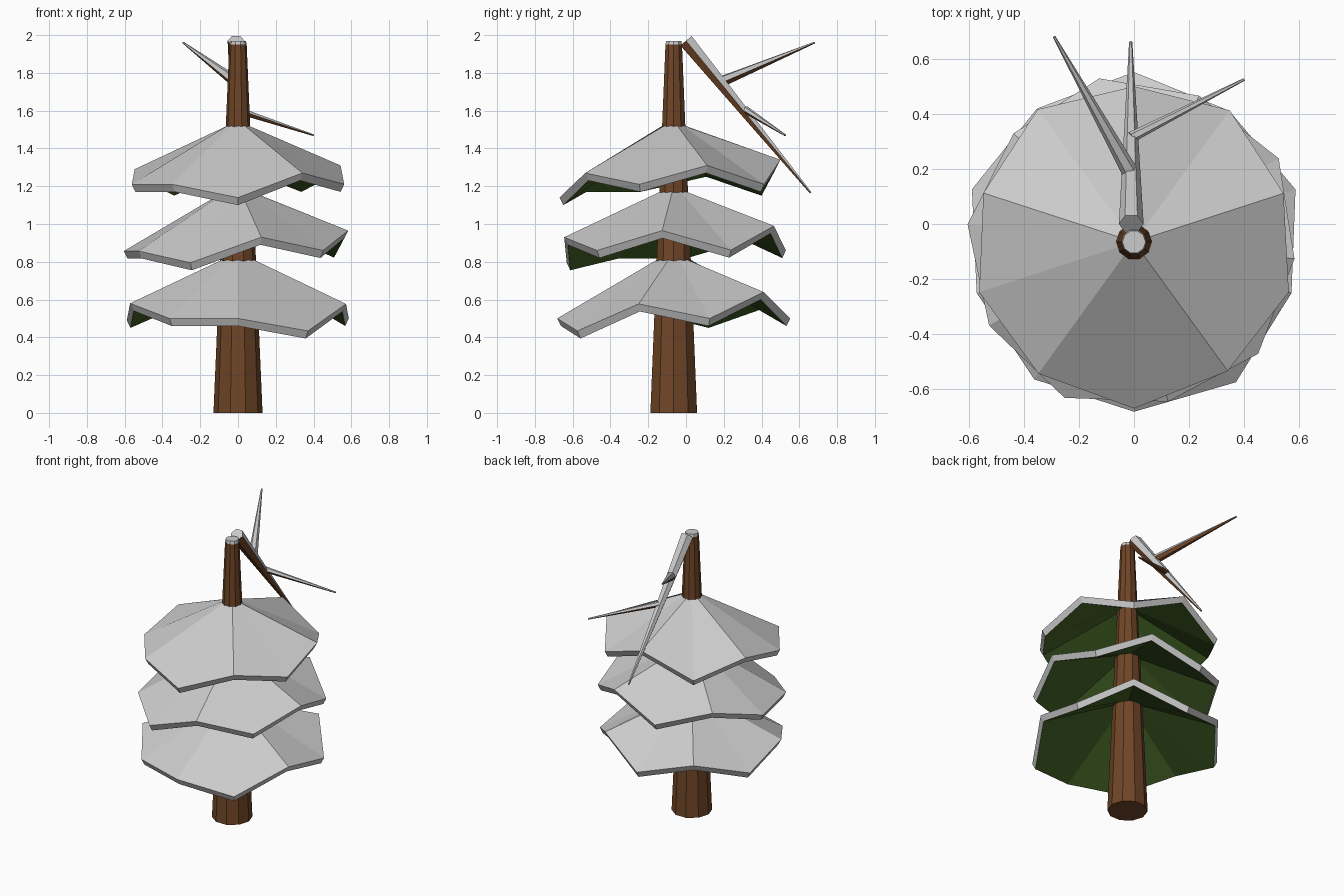
import bpy, bmesh, math
from mathutils import Vector

if "Cube" in bpy.data.objects:
    bpy.data.objects.remove(bpy.data.objects["Cube"])

CY = -0.065  # trunk axis in y


def material(name, rgb):
    m = bpy.data.materials.new(name)
    m.diffuse_color = (*rgb, 1)
    m.use_nodes = True
    m.node_tree.nodes["Principled BSDF"].inputs["Base Color"].default_value = m.diffuse_color
    return m


BARK = material("bark", (0.16, 0.06, 0.02))
NEEDLE = material("needles", (0.06, 0.13, 0.02))
SNOW = material("snow", (0.8, 0.8, 0.8))


def finish(name, bm, mats):
    bmesh.ops.recalc_face_normals(bm, faces=bm.faces)
    me = bpy.data.meshes.new(name)
    bm.to_mesh(me)
    bm.free()
    for m in mats:
        me.materials.append(m)
    ob = bpy.data.objects.new(name, me)
    bpy.context.collection.objects.link(ob)
    return ob


def tapered(name, start, end, r1, r2, sides, snow_limit=None, turn=0.0):
    """Tapered pole between two points; faces pointing up get snow."""
    a, b = Vector(start), Vector(end)
    d = (b - a).normalized()
    u = Vector((1, 0, 0)) if abs(d.z) > 0.99 else d.cross(Vector((0, 0, 1))).normalized()
    v = d.cross(u)
    bm = bmesh.new()
    rings = []
    for c, r in ((a, r1), (b, r2)):
        rings.append([bm.verts.new(c + r * (math.cos(t) * u + math.sin(t) * v))
                      for t in (turn + 2 * math.pi * i / sides for i in range(sides))])
    for i in range(sides):
        j = (i + 1) % sides
        bm.faces.new((rings[0][i], rings[0][j], rings[1][j], rings[1][i]))
    bm.faces.new(rings[0])
    bm.faces.new(rings[1])
    bmesh.ops.recalc_face_normals(bm, faces=bm.faces)
    if snow_limit is not None:
        for f in bm.faces:
            f.normal_update()
            if f.normal.z > snow_limit:
                f.material_index = 1
    return finish(name, bm, [BARK, SNOW])


def tier(name, apex_z, inner_r, outer_r, turn, heights):
    """Drooping ten-sided skirt: snow on top and rim, needles below."""
    n = len(heights)
    low = min(heights)
    bm = bmesh.new()
    loops = [[], [], [], []]
    for k, z in enumerate(heights):
        t = math.radians(-90 + turn + 360 * k / n)
        r = outer_r - 0.2 * (z - low)
        profile = ((inner_r, apex_z), (r, z), (r - 0.02, z - 0.04), (inner_r, apex_z - 0.045))
        for loop, (pr, pz) in zip(loops, profile):
            loop.append(bm.verts.new((pr * math.cos(t), CY + pr * math.sin(t), pz)))
    for s in range(4):
        p, q = loops[s], loops[(s + 1) % 4]
        for k in range(n):
            j = (k + 1) % n
            f = bm.faces.new((p[k], p[j], q[j], q[k]))
            f.material_index = 1 if s == 2 else 0
    return finish(name, bm, [SNOW, NEEDLE])


# Standing trunk with a thin snow cap on the break
tapered("trunk", (0, CY, 0), (0, CY, 1.95), 0.13, 0.046, 10)
tapered("trunk_snow_cap", (0, CY, 1.95), (0, CY, 1.97), 0.046, 0.042, 10, -2)

# Three snowy branch tiers
tier("lower_tier", 0.81, 0.09, 0.63, 0,
     (0.50, 0.434, 0.577, 0.50, 0.64, 0.50, 0.59, 0.49, 0.58, 0.50))
tier("middle_tier", 1.17, 0.075, 0.62, 12,
     (0.93, 0.86, 0.965, 0.862, 0.99, 0.86, 0.95, 0.857, 0.857, 0.795))
tier("upper_tier", 1.52, 0.06, 0.605, 0,
     (1.14, 1.27, 1.21, 1.31, 1.21, 1.34, 1.19, 1.29, 1.21, 1.21))

# Snapped treetop hanging behind, with two bare twigs
tapered("broken_top", (-0.01, 0, 1.97), (-0.012, 0.66, 1.165), 0.045, 0.006, 6, 0.25)
tapered("left_twig", (-0.015, 0.19, 1.755), (-0.29, 0.68, 1.96), 0.03, 0.005, 6, 0.25)
tapered("right_twig", (-0.01, 0.315, 1.605), (0.4, 0.525, 1.47), 0.02, 0.005, 6, 0.25)
